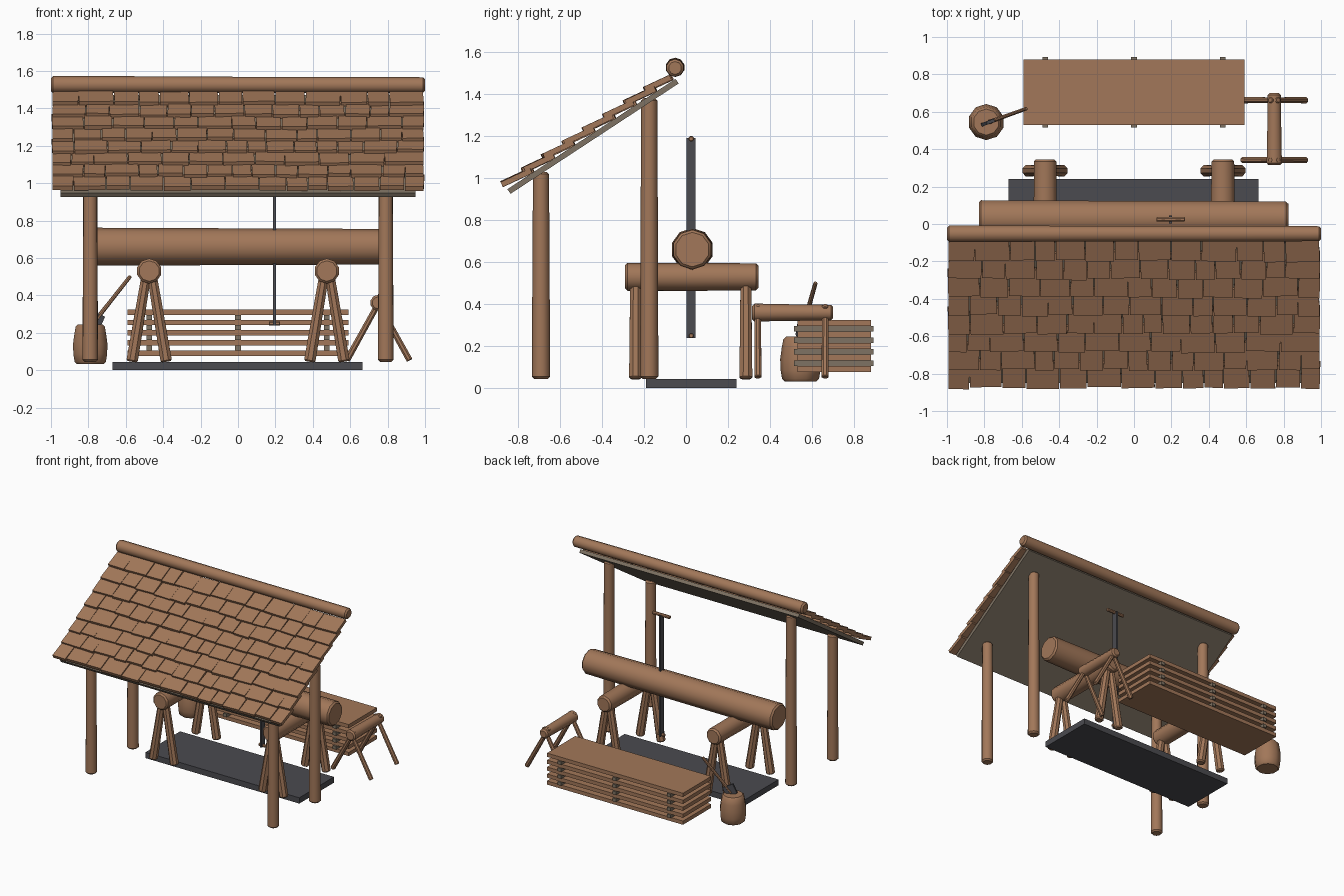
import bpy, bmesh, math, random
from mathutils import Vector, Matrix

if "Cube" in bpy.data.objects:
    bpy.data.objects.remove(bpy.data.objects["Cube"])

random.seed(4)


def material(name, rgb):
    m = bpy.data.materials.new(name)
    m.diffuse_color = (*rgb, 1)
    m.use_nodes = True
    m.node_tree.nodes["Principled BSDF"].inputs["Base Color"].default_value = m.diffuse_color
    return m


WOOD = material("brown wood", (0.36, 0.185, 0.10))
WEATHERED = material("weathered grey wood", (0.21, 0.17, 0.125))
IRON = material("dark iron", (0.07, 0.07, 0.08))


def finish(name, bm, mat, smooth=False):
    bmesh.ops.recalc_face_normals(bm, faces=bm.faces)
    me = bpy.data.meshes.new(name)
    bm.to_mesh(me)
    bm.free()
    me.materials.append(mat)
    if smooth:
        me.shade_smooth()
        me.set_sharp_from_angle(angle=math.radians(40))
    ob = bpy.data.objects.new(name, me)
    bpy.context.collection.objects.link(ob)
    return ob


def add_box(bm, size, matrix):
    bmesh.ops.create_cube(bm, size=1, matrix=matrix @ Matrix.Diagonal((*size, 1)))


def box(name, lo, hi, mat):
    lo, hi = Vector(lo), Vector(hi)
    bm = bmesh.new()
    add_box(bm, hi - lo, Matrix.Translation((lo + hi) / 2))
    return finish(name, bm, mat)


def log(name, a, b, r0, r1, sides=10, wobble=0.02, bulge=(), mat=WOOD):
    """Round timber from a to b with chamfered ends and an uneven girth."""
    a, b = Vector(a), Vector(b)
    length = (b - a).length
    q = (b - a).to_track_quat('Z', 'Y')
    c = min(0.012, r0 * 0.25)
    mids = bulge or [1.0] * 3
    prof = [(0, r0 - c), (c, r0)]
    for i, k in enumerate(mids):
        t = (i + 1) / (len(mids) + 1)
        prof.append((t * length, (r0 + (r1 - r0) * t) * k * random.uniform(1 - wobble, 1 + wobble)))
    prof += [(length - c, r1), (length, r1 - c)]
    bm = bmesh.new()
    rings = []
    for h, r in prof:
        rings.append([bm.verts.new(a + q @ Vector((
            r * math.cos(2 * math.pi * (j + 0.5) / sides),
            r * math.sin(2 * math.pi * (j + 0.5) / sides), h))) for j in range(sides)])
    for lo, hi in zip(rings, rings[1:]):
        for j in range(sides):
            k = (j + 1) % sides
            bm.faces.new((lo[j], lo[k], hi[k], hi[j]))
    bm.faces.new(rings[0])
    bm.faces.new(rings[-1])
    return finish(name, bm, mat, smooth=True)


# Lean-to roof: posts, underlay board, shingles, ridge log
for s, side in ((-1, "left"), (1, "right")):
    log(f"front_post_{side}", (s * 0.79, -0.69, 0.045), (s * 0.79, -0.69, 1.03), 0.043, 0.038)
    log(f"back_post_{side}", (s * 0.79, -0.175, 0.045), (s * 0.79, -0.175, 1.38), 0.044, 0.039)

bm = bmesh.new()
profile = [(-0.835, 0.925), (-0.035, 1.45), (-0.05, 1.472), (-0.85, 0.947)]
ends = [[bm.verts.new((x, y, z)) for y, z in profile] for x in (-0.95, 0.95)]
for end in ends:
    bm.faces.new(end)
for i in range(4):
    j = (i + 1) % 4
    bm.faces.new((ends[0][i], ends[0][j], ends[1][j], ends[1][i]))
finish("roof_underlay", bm, WEATHERED)

bm = bmesh.new()
TILT = math.radians(25)
THICK = 0.026
for row in range(8):
    x = -0.995
    length = 0.155 if row < 7 else 0.135
    while x < 0.99:
        w = random.uniform(0.10, 0.19)
        if 0.995 - (x + w) < 0.08:
            w = 0.995 - x
        slip = random.uniform(-0.006, 0.008)
        pos = Vector((x + w / 2, -0.878 + 0.097 * row, 0.985 + 0.064 * row))
        m = (Matrix.Translation(pos) @ Matrix.Rotation(TILT, 4, 'X')
             @ Matrix.Rotation(random.uniform(-0.03, 0.03), 4, 'Z')
             @ Matrix.Translation((0, length / 2 + slip, -THICK / 2 + random.uniform(-0.003, 0.003))))
        add_box(bm, (w - 0.005, length, THICK), m)
        x += w
finish("roof_shingles", bm, WOOD)
log("ridge_log", (-1, -0.052, 1.527), (1, -0.052, 1.524), 0.046, 0.042)

# Sawing trestles carrying the big log
for s, side in ((-1, "left"), (1, "right")):
    cx = s * 0.475
    log(f"trestle_beam_{side}", (cx, -0.29, 0.53), (cx, 0.345, 0.53), 0.067, 0.064)
    for y, end in ((-0.24, "front"), (0.285, "back")):
        for d, way in ((-1, "outer"), (1, "inner")):
            log(f"trestle_leg_{side}_{end}_{way}", (cx + d * 0.092, y, 0.045),
                (cx + d * 0.018, y, 0.49), 0.033, 0.028, 8)
log("saw_log", (-0.83, 0.03, 0.66), (0.825, 0.03, 0.66), 0.102, 0.094)

# Pit slab and upright saw
box("pit_slab", (-0.67, -0.19, 0), (0.665, 0.24, 0.045), IRON)
box("saw_blade", (0.188, 0.003, 0.24), (0.202, 0.046, 1.19), IRON)
log("saw_handle_top", (0.12, 0.025, 1.187), (0.272, 0.025, 1.187), 0.013, 0.013, 8)
log("saw_handle_bottom", (0.165, 0.025, 0.25), (0.225, 0.025, 0.25), 0.012, 0.012, 8)

# Drying stack of planks with spacers
for i in range(5):
    z = 0.077 + 0.0545 * i
    box(f"stack_plank_{i}", (-0.59, 0.53, z), (0.59, 0.88, z + 0.029), WOOD)
    if i < 4:
        for x in (-0.475, 0, 0.475):
            box(f"stack_spacer_{i}", (x - 0.015, 0.515, z + 0.029), (x + 0.015, 0.892, z + 0.0545), WEATHERED)

# Chopping block with axe
log("chopping_block", (-0.79, 0.545, 0.033), (-0.79, 0.545, 0.245), 0.088, 0.082,
    10, 0.01, (1.1, 1.13, 1.08))
log("axe_handle", (-0.775, 0.545, 0.25), (-0.575, 0.617, 0.503), 0.012, 0.010, 8)
bm = bmesh.new()
add_box(bm, (0.085, 0.018, 0.075), Matrix.Translation((-0.765, 0.548, 0.27))
        @ Matrix.Rotation(math.radians(20), 4, 'Z') @ Matrix.Rotation(math.radians(25), 4, 'Y'))
finish("axe_head", bm, IRON)

# Small sawhorse beside the stack
log("sawhorse_beam", (0.75, 0.315, 0.36), (0.75, 0.70, 0.36), 0.043, 0.037)
for y, end in ((0.342, "front"), (0.662, "back")):
    for d, way in ((-1, "left"), (1, "right")):
        log(f"sawhorse_leg_{end}_{way}", (0.75 + d * 0.168, y, 0.052),
            (0.75 - d * 0.022, y, 0.395), 0.018, 0.016, 8)
